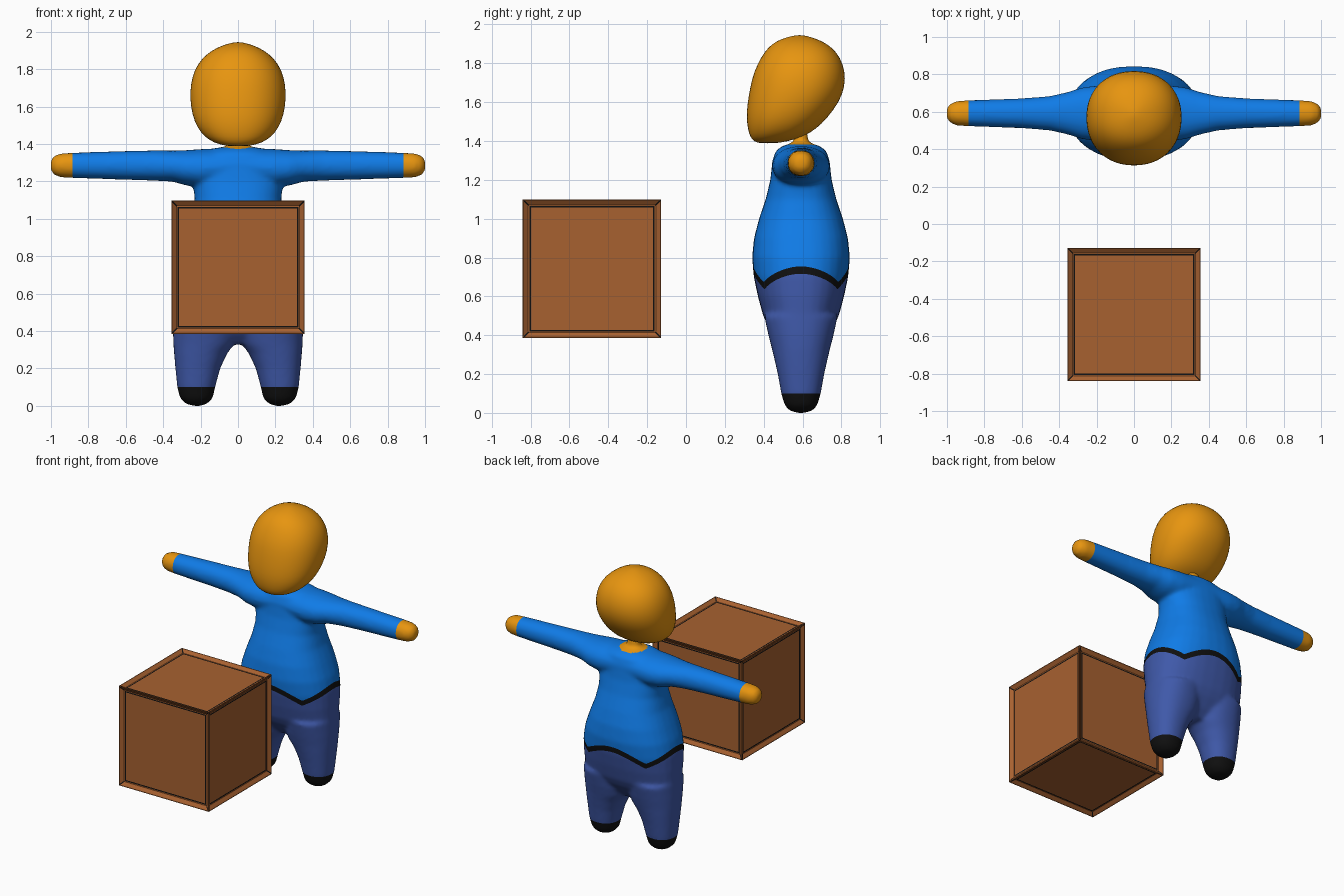
import bpy, bmesh
from math import atan2, cos, sin, tau, hypot
from mathutils import Matrix, Vector

if "Cube" in bpy.data.objects:
    bpy.data.objects.remove(bpy.data.objects["Cube"])

BODY_Y = 0.592


def material(name, rgb):
    m = bpy.data.materials.new(name)
    m.use_nodes = True
    m.diffuse_color = (*rgb, 1)
    m.node_tree.nodes["Principled BSDF"].inputs["Base Color"].default_value = (*rgb, 1)
    return m


skin = material("orange skin", (0.8, 0.3, 0.005))
shirt = material("blue shirt", (0.005, 0.2, 0.8))
trousers = material("navy trousers", (0.05, 0.1, 0.4))
black = material("black", (0.005, 0.005, 0.005))
wood = material("brown wood", (0.39, 0.12, 0.03))


def add_object(name, bm, mats):
    bmesh.ops.recalc_face_normals(bm, faces=bm.faces)
    mesh = bpy.data.meshes.new(name)
    bm.to_mesh(mesh)
    bm.free()
    for m in mats:
        mesh.materials.append(m)
    obj = bpy.data.objects.new(name, mesh)
    bpy.context.collection.objects.link(obj)
    return obj


def loft(bm, rings, place, power=1.0, sides=32):
    """Skin rings of (t, centre u, half u, centre v, half v) into a closed tube."""
    loops = []
    for t, cu, hu, cv, hv in rings:
        loop = []
        for i in range(sides):
            c, s = cos(tau * i / sides), sin(tau * i / sides)
            u = cu + hu * abs(c) ** power * (1 if c > 0 else -1)
            v = cv + hv * abs(s) ** power * (1 if s > 0 else -1)
            loop.append(bm.verts.new(place(t, u, v)))
        loops.append(loop)
    for a, b in zip(loops, loops[1:]):
        for i in range(sides):
            j = (i + 1) % sides
            bm.faces.new((a[i], a[j], b[j], b[i]))
    bm.faces.new(loops[0])
    bm.faces.new(loops[-1])


def upright(t, u, v):
    return (u, BODY_Y + v, t)


# Body volumes: torso with neck, then mirrored legs and arms
bm = bmesh.new()
torso = [(0.33, 0.08, 0.07), (0.38, 0.2, 0.12), (0.45, 0.33, 0.17), (0.5, 0.345, 0.195),
         (0.6, 0.348, 0.222), (0.7, 0.345, 0.243), (0.8, 0.325, 0.252), (0.9, 0.29, 0.242),
         (1.0, 0.252, 0.216), (1.1, 0.232, 0.182), (1.2, 0.24, 0.158), (1.3, 0.23, 0.147),
         (1.35, 0.2, 0.13), (1.375, 0.14, 0.095), (1.385, 0.075, 0.06), (1.4, 0.045, 0.035),
         (1.45, 0.045, 0.035)]
loft(bm, [(z, 0, x, 0, y) for z, x, y in torso], upright, 0.85)

leg = [(0, 0.2, 0.24, 0.02), (0.012, 0.165, 0.28, 0.06), (0.04, 0.135, 0.31, 0.085),
       (0.1, 0.122, 0.325, 0.102), (0.2, 0.095, 0.335, 0.12), (0.28, 0.058, 0.342, 0.138),
       (0.33, 0.02, 0.346, 0.15), (0.4, 0, 0.348, 0.168), (0.5, 0, 0.346, 0.19)]
arm = [(0, 1.28, 0.1, 0.15), (0.2, 1.27, 0.103, 0.148), (0.28, 1.273, 0.094, 0.138),
       (0.35, 1.282, 0.083, 0.115), (0.45, 1.285, 0.081, 0.092), (0.6, 1.286, 0.077, 0.08),
       (0.88, 1.286, 0.068, 0.07), (0.95, 1.286, 0.064, 0.066), (0.985, 1.286, 0.05, 0.05),
       (1.002, 1.286, 0.025, 0.025)]
for side in (1, -1):
    loft(bm, [(z, side * (a + b) / 2, (b - a) / 2, 0, y) for z, a, b, y in leg], upright, 0.9)
    loft(bm, [(x, 0, y, z, h) for x, z, h, y in arm],
         lambda t, u, v: (side * t, BODY_Y + u, v), 0.95)
body = add_object("body", bm, [shirt, trousers, black, skin])

# Fuse the volumes into one soft skin
remesh = body.modifiers.new("fuse", 'REMESH')
remesh.mode = 'VOXEL'
remesh.voxel_size = 0.012
soften = body.modifiers.new("soften", 'SMOOTH')
soften.factor = 0.5
soften.iterations = 10
bpy.context.view_layer.update()
fused = body.evaluated_get(bpy.context.evaluated_depsgraph_get())
bm = bmesh.new()
bm.from_mesh(fused.to_mesh())
fused.to_mesh_clear()
body.modifiers.clear()


def cut(co, normal):
    bmesh.ops.bisect_plane(bm, geom=bm.verts[:] + bm.edges[:] + bm.faces[:],
                           plane_co=co, plane_no=normal)


def belt_height(p):
    return 0.655 + 0.08 * abs(cos(2 * atan2((p.y - BODY_Y) / 0.25, p.x / 0.3)))


# Cut clean colour borders; the belt is levelled for cutting, then restored
CUFF, SOLE, BELT = 0.885, 0.1, 0.019
cut((CUFF, 0, 0), (1, 0, 0))
cut((-CUFF, 0, 0), (1, 0, 0))
cut((0, 0, SOLE), (0, 0, 1))
for v in bm.verts:
    v.co.z -= belt_height(v.co)
cut((0, 0, BELT), (0, 0, 1))
cut((0, 0, -BELT), (0, 0, 1))
for v in bm.verts:
    v.co.z += belt_height(v.co)

for f in bm.faces:
    f.smooth = True
    c = f.calc_center_median()
    rise = sum(v.co.z - belt_height(v.co) for v in f.verts) / len(f.verts)
    neck = c.z > 1.34 and hypot(c.x, c.y - BODY_Y) < 0.09
    if abs(c.x) > CUFF or neck:
        f.material_index = 3
    elif c.z < SOLE or abs(rise) < BELT:
        f.material_index = 2
    else:
        f.material_index = 1 if rise < 0 else 0
bm.to_mesh(body.data)
bm.free()

# Head: forward-leaning egg from (height, half width, front y, back y)
egg = [(1.388, 0.04, 0.38, 0.46), (1.397, 0.1, 0.35, 0.52), (1.42, 0.155, 0.33, 0.6),
       (1.46, 0.2, 0.318, 0.67), (1.52, 0.235, 0.31, 0.73), (1.6, 0.254, 0.316, 0.79),
       (1.68, 0.258, 0.33, 0.82), (1.76, 0.247, 0.35, 0.82), (1.83, 0.216, 0.385, 0.795),
       (1.88, 0.17, 0.42, 0.755), (1.915, 0.115, 0.465, 0.7), (1.935, 0.06, 0.52, 0.645),
       (1.945, 0.015, 0.57, 0.6)]
bm = bmesh.new()
loft(bm, [(z, 0, w, (a + b) / 2 - BODY_Y, (b - a) / 2) for z, w, a, b in egg], upright, 0.92)
for f in bm.faces:
    f.smooth = True
head = add_object("head", bm, [skin])
head.modifiers.new("smooth", 'SUBSURF').levels = 1

# Crate: sloped frame, dark groove and recessed panel on all six sides
bm = bmesh.new()
bmesh.ops.create_cube(bm, size=0.713, matrix=Matrix.Translation(Vector((0, -0.484, 0.742))))
panels = bm.faces[:]
mitres = []
for width, depth, index in ((0.004, 0, 0), (0.024, -0.018, 0), (0.006, 0, 0), (0.008, 0, 1)):
    for panel in panels:
        outer = set(panel.verts)
        ring = bmesh.ops.inset_region(bm, faces=[panel], thickness=width, depth=depth,
                                      use_even_offset=True)["faces"]
        for f in ring:
            f.material_index = index
        if depth:
            inner = set(panel.verts)
            mitres += [e for v in inner for e in v.link_edges
                       if e.other_vert(v) not in inner]
bmesh.ops.bevel(bm, geom=list(set(mitres)), offset=0.004, segments=1, profile=0.5,
                affect='EDGES', material=1)
add_object("crate", bm, [wood, black])
